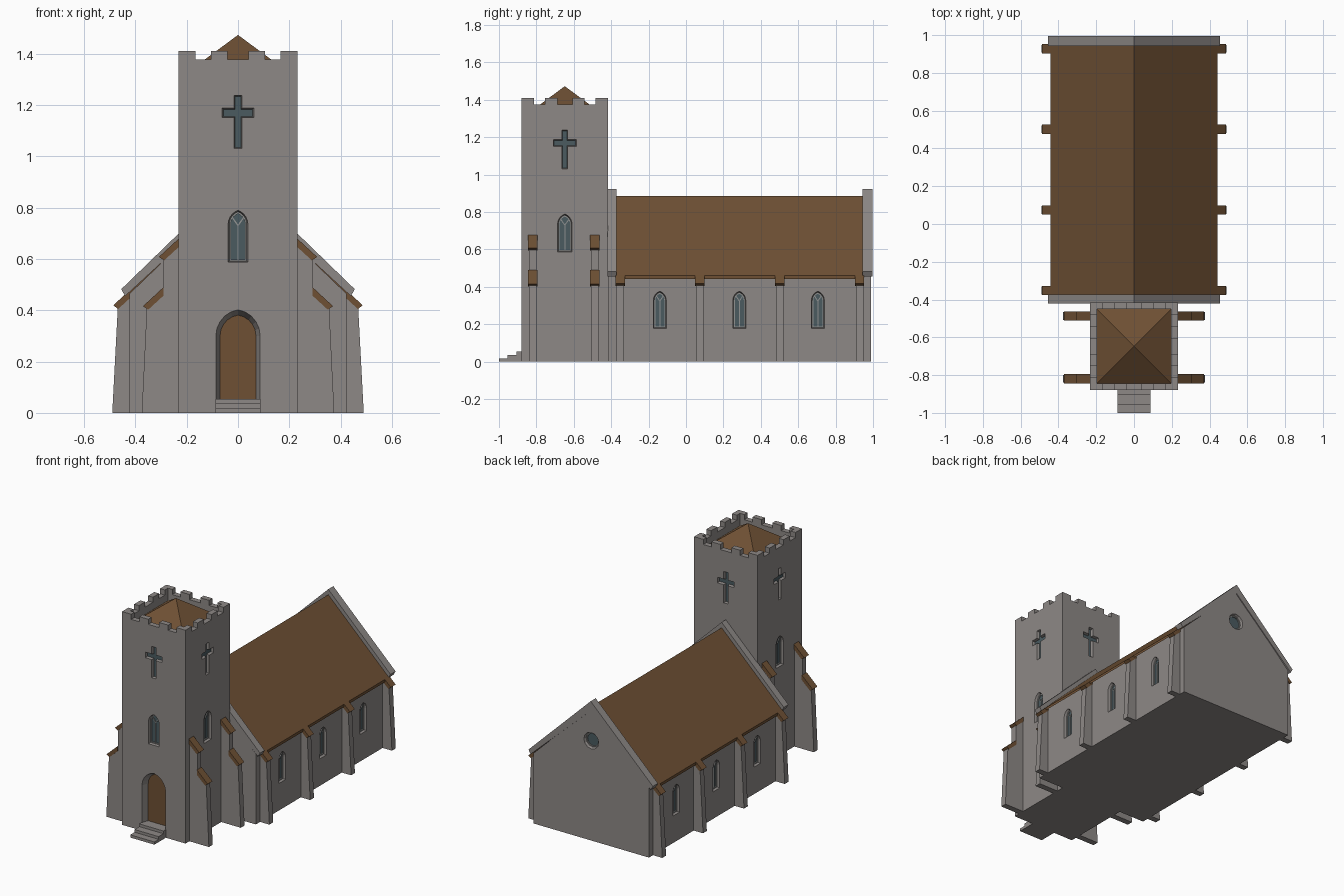
import bpy, bmesh, math
from mathutils import Matrix, Vector

if "Cube" in bpy.data.objects:
    bpy.data.objects.remove(bpy.data.objects["Cube"])


def material(name, rgb):
    m = bpy.data.materials.new(name)
    m.use_nodes = True
    m.diffuse_color = (*rgb, 1)
    m.node_tree.nodes["Principled BSDF"].inputs["Base Color"].default_value = (*rgb, 1)
    return m


STONE = material("grey stone", (0.27, 0.25, 0.24))
BROWN = material("brown tile and wood", (0.156, 0.08, 0.034))
GLASS = material("blue grey glass", (0.069, 0.105, 0.118))
TRIM = material("pale window trim", (0.28, 0.285, 0.28))

TY = -0.648   # tower centre on y
TW = 0.232    # tower half width


def loft(name, loops, mat, close=False):
    """Join matching loops of points; close links last to first, else both ends get caps."""
    bm = bmesh.new()
    rings = [[bm.verts.new(p) for p in loop] for loop in loops]
    n = len(rings[0])
    pairs = list(zip(rings, rings[1:])) + ([(rings[-1], rings[0])] if close else [])
    for a, b in pairs:
        for i in range(n):
            j = (i + 1) % n
            bm.faces.new((a[i], a[j], b[j], b[i]))
    if not close:
        bm.faces.new(rings[0])
        bm.faces.new(rings[-1])
    bmesh.ops.recalc_face_normals(bm, faces=bm.faces)
    me = bpy.data.meshes.new(name)
    bm.to_mesh(me)
    bm.free()
    me.materials.append(mat)
    ob = bpy.data.objects.new(name, me)
    bpy.context.collection.objects.link(ob)
    return ob


def extrude_y(name, profile, y0, y1, mat, side=1):
    return loft(name, [[(side * x, y, z) for x, z in profile] for y in (y0, y1)], mat)


def box(name, x0, x1, y0, y1, z0, z1, mat):
    return extrude_y(name, [(x0, z0), (x1, z0), (x1, z1), (x0, z1)], y0, y1, mat)


def cut(target, cutter):
    cutter.hide_render = True
    mod = target.modifiers.new("cut", 'BOOLEAN')
    mod.operation = 'DIFFERENCE'
    mod.solver = 'EXACT'
    mod.object = cutter
    bpy.context.view_layer.objects.active = target
    bpy.ops.object.modifier_apply(modifier=mod.name)
    bpy.data.objects.remove(cutter)


# Outlines of openings: each returns a function of the inset distance
def arch(w, bottom, spring, top, sill=1):
    def shape(d):
        hw, rise = w - d, top - 1.3 * d - spring
        c = (rise * rise - hw * hw) / (2 * hw)
        end = math.atan2(rise, c)
        right = [((hw + c) * math.cos(end * i / 5) - c,
                  spring + (hw + c) * math.sin(end * i / 5)) for i in range(6)]
        z = bottom + d * sill
        return [(-hw, z), (hw, z)] + right[:-1] + [(0, spring + rise)] + \
               [(-x, v) for x, v in reversed(right[:-1])]
    return shape


def cross(d):
    s, arm, lo, hi, bot, top = 0.016 - d, 0.062 - d, 1.15 + d, 1.188 - d, 1.03 + d, 1.238 - d
    half = [(s, bot), (s, lo), (arm, lo), (arm, hi), (s, hi), (s, top)]
    return half + [(-x, z) for x, z in reversed(half)]


def circle(r, z):
    return lambda d: [((r - d) * math.cos(math.tau * i / 12),
                       z + (r - d) * math.sin(math.tau * i / 12)) for i in range(12)]


def wall_frame(normal, origin):
    n = Vector(normal)
    up = Vector((0, 0, 1))
    m = Matrix((up.cross(n), up, n)).transposed().to_4x4()
    return Matrix.Translation(origin) @ m


def place(points, depth, m):
    return [m @ Vector((u, v, depth)) for u, v in points]


def opening(name, target, shape, m, depth, splay, mat):
    """Splayed recess with a coloured pane on its back."""
    cut(target, loft("cutter", [place(shape(0), 0.002, m), place(shape(splay), -depth, m)], STONE))
    loft(name, [place(shape(splay), -depth - 0.002, m), place(shape(splay), 0.003 - depth, m)], mat)


def bar(name, a, b, m, depth, w=0.0025):
    a, b = Vector(a), Vector(b)
    d = (b - a).normalized() * w
    side = Vector((-d.y, d.x))
    pts = [a - side, b - side, b + side, a + side]
    loft(name, [place(pts, -depth, m), place(pts, 0.008 - depth, m)], TRIM)


def window(name, target, m, w, bottom, spring, top, depth=0.025):
    shape = arch(w, bottom, spring, top)
    opening(name + "_glass", target, shape, m, depth, 0.006, GLASS)
    ring = [place(shape(d), z - depth, m)
            for d, z in ((0.005, 0), (0.011, 0), (0.011, 0.01), (0.005, 0.01))]
    loft(name + "_frame", ring, TRIM, close=True)
    fork = spring - 0.005
    bar(name + "_mullion", (0, bottom + 0.008), (0, fork), m, depth)
    for s in (-1, 1):
        bar(name + "_tracery", (0, fork), (s * (w - 0.018), spring + 0.45 * (top - spring)), m, depth)


# Nave body, roof and gable copings
def chevron(w, top_eave, ridge, low_w, low_eave, low_ridge):
    return [(-w, top_eave), (0, ridge), (w, top_eave),
            (low_w, low_eave), (0, low_ridge), (-low_w, low_eave)]


nave = extrude_y("nave_walls", [(-0.422, 0), (0.422, 0), (0.422, 0.465), (0, 0.872), (-0.422, 0.465)],
                 -0.416, 0.99, STONE)
extrude_y("nave_roof", chevron(0.442, 0.46, 0.887, 0.442, 0.442, 0.867), -0.375, 0.95, BROWN)
for y0, y1 in ((-0.42, -0.372), (0.943, 0.996)):
    extrude_y("gable_coping", chevron(0.455, 0.482, 0.923, 0.44, 0.455, 0.86), y0, y1, STONE)

# Nave windows and buttresses, both sides
for s in (1, -1):
    for y in (-0.14, 0.285, 0.705):
        window("nave_window", nave, wall_frame((s, 0, 0), (s * 0.422, y, 0)),
               0.035, 0.178, 0.328, 0.377)
    for y in (-0.352, 0.074, 0.502, 0.928):
        extrude_y("nave_buttress", [(0.41, 0), (0.49, 0), (0.468, 0.418), (0.41, 0.472)],
                  y - 0.02, y + 0.02, STONE, s)
        extrude_y("nave_buttress_cap", [(0.41, 0.49), (0.486, 0.419), (0.467, 0.405), (0.41, 0.457)],
                  y - 0.025, y + 0.025, BROWN, s)

# Round window in the back gable
back = wall_frame((0, 1, 0), (0, 0.99, 0))
rose = circle(0.055, 0.66)
opening("round_window_glass", nave, rose, back, 0.025, 0.008, GLASS)
loft("round_window_frame", [place(rose(d), z, back) for d, z in
                            ((0.007, -0.025), (0.014, -0.025), (0.014, -0.015), (0.007, -0.015))],
     TRIM, close=True)

# Tower with hollow top and battlements
tower = box("tower", -TW, TW, TY - TW, TY + TW, 0, 1.41, STONE)
cut(tower, box("cutter", -0.197, 0.197, TY - 0.197, TY + 0.197, 1.326, 1.5, STONE))
for c, h in ((-0.135, 0.03), (0, 0.04), (0.135, 0.03)):
    cut(tower, box("cutter", c - h, c + h, TY - 0.3, TY + 0.3, 1.376, 1.5, STONE))
    cut(tower, box("cutter", -0.3, 0.3, TY + c - h, TY + c + h, 1.376, 1.5, STONE))

# Tower roof
base = [(x * 0.197, TY + y * 0.197, 1.327) for x, y in ((-1, -1), (1, -1), (1, 1), (-1, 1))]
tip = [(p[0] * 0.004, TY + (p[1] - TY) * 0.004, 1.472) for p in base]
loft("tower_roof", [base, tip], BROWN)

# Tower crosses on four sides, windows on three, door in front
for n in ((0, -1, 0), (1, 0, 0), (-1, 0, 0), (0, 1, 0)):
    m = wall_frame(n, Vector((0, TY, 0)) + Vector(n) * TW)
    opening("cross_glass", tower, cross, m, 0.02, 0.005, GLASS)
    if n[1] < 1:
        window("tower_window", tower, m, 0.039, 0.587, 0.735, 0.79)
front = wall_frame((0, -1, 0), (0, TY - TW, 0))
opening("door", tower, arch(0.087, 0.054, 0.3, 0.403, sill=0), front, 0.045, 0.017, BROWN)

# Stepped tower buttresses with sloping caps
for s in (1, -1):
    for y in (-0.82, -0.487):
        extrude_y("tower_buttress", [(0.22, 0), (0.375, 0), (0.355, 0.418), (0.291, 0.478),
                                     (0.291, 0.605), (0.22, 0.672)], y - 0.02, y + 0.02, STONE, s)
        for x, z in ((0.29, 0.49), (0.228, 0.682)):
            extrude_y("tower_buttress_cap", [(x, z), (x + 0.08, z - 0.074), (x + 0.06, z - 0.088),
                                             (x, z - 0.033)], y - 0.025, y + 0.025, BROWN, s)

# Entrance steps
extrude = [(-1.0, 0), (-1.0, 0.018), (-0.955, 0.018), (-0.955, 0.036),
           (-0.905, 0.036), (-0.905, 0.054), (-0.87, 0.054), (-0.87, 0)]
loft("entrance_steps", [[(x, y, z) for y, z in extrude] for x in (-0.088, 0.088)], STONE)
